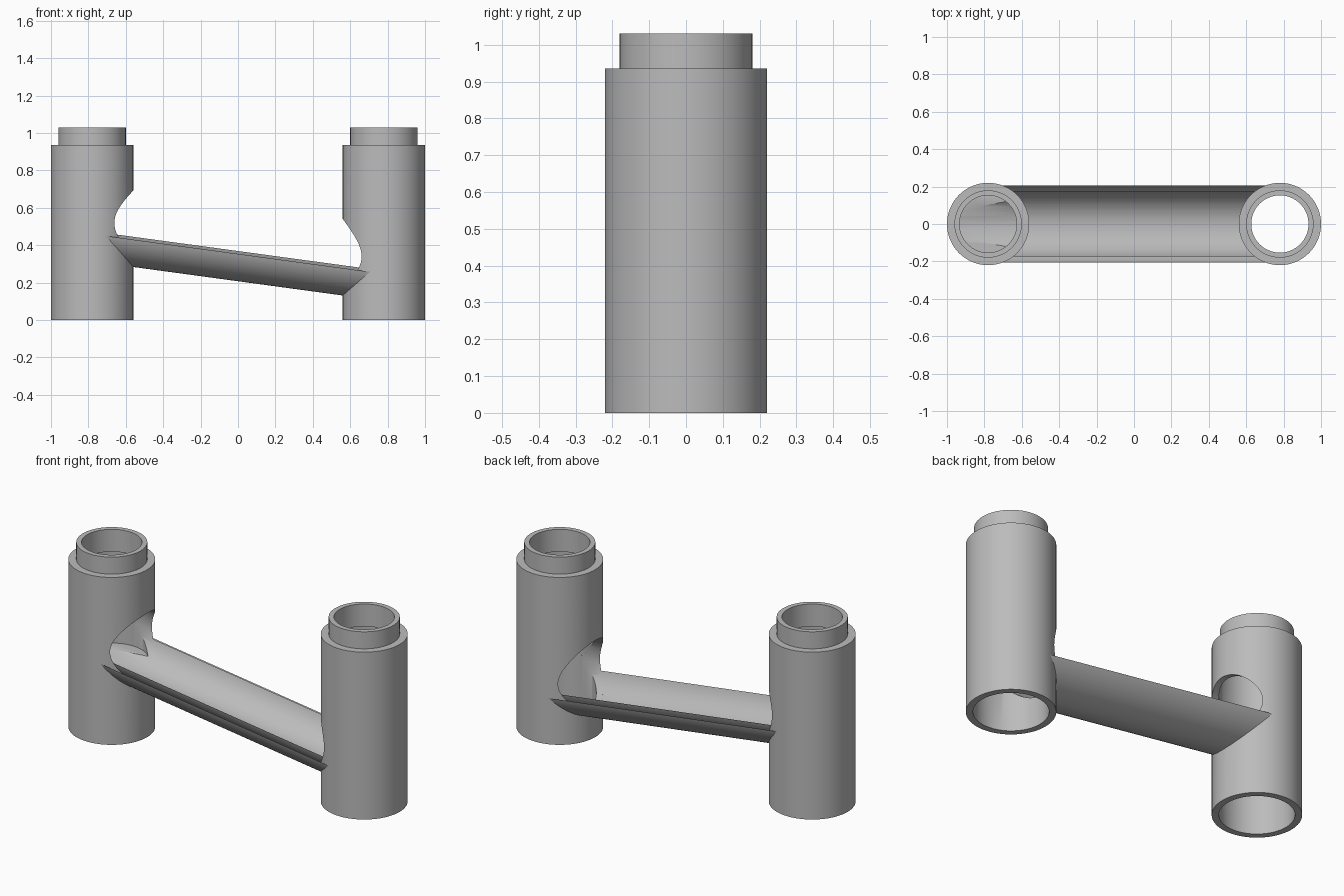
import bpy, bmesh, math
from mathutils import Matrix

cube = bpy.data.objects.get("Cube")
if cube:
    bpy.data.objects.remove(cube)

grey = bpy.data.materials.new("plain grey")
grey.use_nodes = True
grey.diffuse_color = (0.5, 0.5, 0.5, 1)
grey.node_tree.nodes["Principled BSDF"].inputs["Base Color"].default_value = (0.5, 0.5, 0.5, 1)

SIDES = 72
TOWER_X, OUTER, INNER = 0.78, 0.22, 0.185
COLLAR, LIP = 0.18, 0.153
CUT = 0.06                      # rim of the trough below its axis
TILT = Matrix.Translation((0, 0, 0.429)) @ Matrix.Rotation(math.atan(0.136), 4, 'Y')


def finish(name, bm):
    bmesh.ops.recalc_face_normals(bm, faces=bm.faces[:])
    mesh = bpy.data.meshes.new(name)
    bm.to_mesh(mesh)
    bm.free()
    mesh.materials.append(grey)
    ob = bpy.data.objects.new(name, mesh)
    bpy.context.collection.objects.link(ob)
    return ob


def cylinder(name, radius, length, matrix):
    bm = bmesh.new()
    bmesh.ops.create_cone(bm, cap_ends=True, segments=SIDES, radius1=radius,
                          radius2=radius, depth=length, matrix=matrix)
    return finish(name, bm)


def lathe(name, profile, x):
    """Closed ring swept from (radius, height) points."""
    bm = bmesh.new()
    rings = []
    for i in range(SIDES):
        a = math.tau * i / SIDES
        rings.append([bm.verts.new((x + r * math.cos(a), r * math.sin(a), z)) for r, z in profile])
    n = len(profile)
    for i in range(SIDES):
        p, q = rings[i], rings[(i + 1) % SIDES]
        for j in range(n):
            k = (j + 1) % n
            bm.faces.new((p[j], q[j], q[k], p[k]))
    return finish(name, bm)


def subtract(ob, cutter):
    mod = ob.modifiers.new("cut", 'BOOLEAN')
    mod.operation = 'DIFFERENCE'
    mod.solver = 'EXACT'
    mod.object = cutter
    bpy.ops.object.select_all(action='DESELECT')
    bpy.context.view_layer.objects.active = ob
    ob.select_set(True)
    bpy.ops.object.modifier_apply(modifier=mod.name)


def smooth(ob):
    bpy.ops.object.select_all(action='DESELECT')
    bpy.context.view_layer.objects.active = ob
    ob.select_set(True)
    bpy.ops.object.shade_smooth_by_angle(angle=math.radians(30))


# Sloping bores used as cutters
along_x = TILT @ Matrix.Rotation(math.pi / 2, 4, 'Y')
short_bore = cylinder("short_bore", INNER, 2 * TOWER_X, along_x)
long_bore = cylinder("long_bore", INNER, 3, along_x)
cutters = [short_bore, long_bore]

# Towers: stacking collar on top, wide socket below
profile = [(OUTER, 0), (OUTER, 0.935), (COLLAR, 0.935), (COLLAR, 1.03),
           (LIP, 1.03), (LIP, 0.905), (INNER, 0.905), (INNER, 0)]
parts = []
for name, x in (("right_tower", -TOWER_X), ("left_tower", TOWER_X)):
    tower = lathe(name, profile, x)
    subtract(tower, short_bore)
    parts.append(tower)

# Grooved floor inside the higher tower
floor = cylinder("tower_floor", INNER + 0.01, 0.1, Matrix.Translation((-TOWER_X, 0, 0.33)))
subtract(floor, long_bore)
parts.append(floor)

# Sloping trough: open half pipe
steps = SIDES // 2
section = []
for radius, order in ((OUTER, range(steps + 1)), (INNER, range(steps, -1, -1))):
    start = math.asin(CUT / radius)
    for i in order:
        a = start + (math.pi - 2 * start) * i / steps
        section.append((radius * math.cos(a), -radius * math.sin(a)))
bm = bmesh.new()
ends = [[bm.verts.new(TILT @ Matrix.Translation((x, y, z)).to_translation()) for y, z in section]
        for x in (-TOWER_X, TOWER_X)]
count = len(section)
for i in range(count):
    j = (i + 1) % count
    bm.faces.new((ends[0][i], ends[0][j], ends[1][j], ends[1][i]))
for i in range(steps):          # end caps as strips
    for ring in ends:
        bm.faces.new((ring[i], ring[i + 1], ring[count - 2 - i], ring[count - 1 - i]))
trough = finish("trough", bm)
for x in (-TOWER_X, TOWER_X):
    well = cylinder("well_cutter", OUTER - 0.01, 3, Matrix.Translation((x, 0, 0)))
    subtract(trough, well)
    cutters.append(well)
# Remove stray ends left beyond the towers' walls
bm = bmesh.new()
bm.from_mesh(trough.data)
stray = [v for v in bm.verts if abs(v.co.x) > TOWER_X - 0.03]
bmesh.ops.delete(bm, geom=stray, context='VERTS')
bm.to_mesh(trough.data)
bm.free()
parts.append(trough)

for ob in parts:
    smooth(ob)
for ob in cutters:
    bpy.data.objects.remove(ob)
